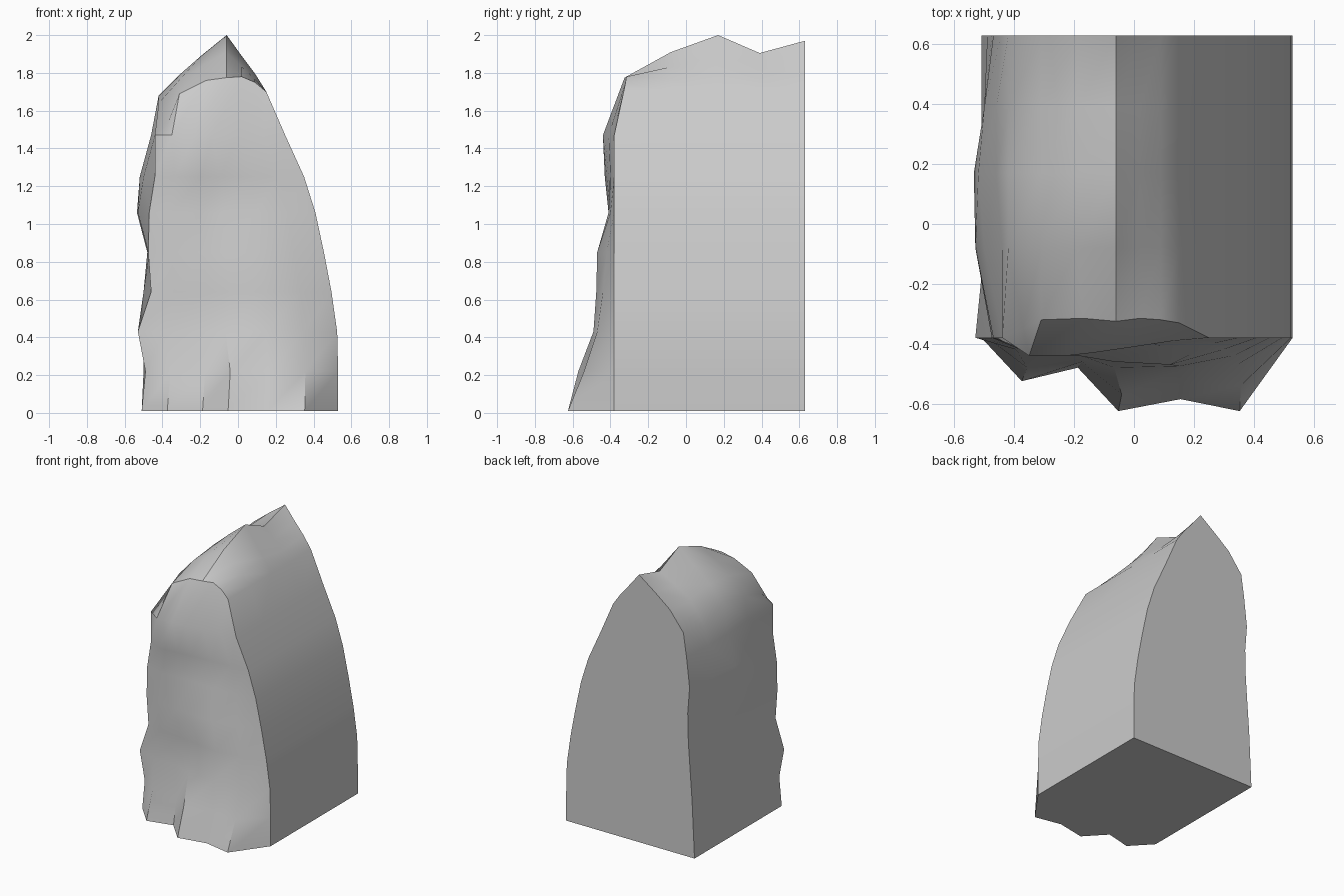
import bpy, bmesh

if "Cube" in bpy.data.objects:
    bpy.data.objects.remove(bpy.data.objects["Cube"])

# Row heights, right-hand outline and the two left-hand corner outlines
Z = [0.01, 0.22, 0.43, 0.64, 0.85, 1.06, 1.25, 1.47]
RIGHT = [0.53, 0.53, 0.525, 0.495, 0.455, 0.41, 0.35, 0.25]
LEFT_FRONT = [-0.51, -0.49, -0.53, -0.46, -0.475, -0.47, -0.44, -0.44]
LEFT_BACK = [-0.51, -0.50, -0.49, -0.475, -0.46, -0.455, -0.47, -0.445]
YS = [-0.33, -0.08, 0.17, 0.39, 0.63]
FRAC = [0, 0.13, 0.31, 0.44, 0.64, 0.83, 1]
EDGE_Y = -0.38

# Relief of the broken front face (depth of the five inner columns)
FRONT = [
    [-0.525, -0.48, -0.625, -0.585, -0.625],
    [-0.48, -0.46, -0.57, -0.53, -0.54],
    [-0.42, -0.43, -0.48, -0.49, -0.47],
    [-0.42, -0.43, -0.45, -0.475, -0.44],
    [-0.43, -0.44, -0.46, -0.47, -0.42],
    [-0.41, -0.40, -0.40, -0.41, -0.40],
    [-0.43, -0.42, -0.41, -0.40, -0.39],
    [-0.44, -0.44, -0.43, -0.41, -0.39],
]
# Relief of the left face (x of the three inner columns)
LEFT = [
    [-0.51, -0.51, -0.51],
    [-0.49, -0.50, -0.50],
    [-0.50, -0.49, -0.50],
    [-0.50, -0.48, -0.48],
    [-0.47, -0.48, -0.47],
    [-0.53, -0.535, -0.49],
    [-0.50, -0.52, -0.50],
    [-0.44, -0.46, -0.46],
]

# Domed top, one cross-section per depth
top = [[(-0.37, -0.35, 1.54), (-0.31, -0.32, 1.69), (-0.17, -0.315, 1.76),
        (-0.06, -0.325, 1.775), (0.02, -0.315, 1.78), (0.09, -0.32, 1.75),
        (0.15, -0.33, 1.70)]]
for y, ridge, zl in zip(YS[1:], [1.91, 2.0, 1.905, 1.97], [1.64, 1.68, 1.60, 1.64]):
    row = [(-0.42, y, zl)]
    for x, f in zip([-0.31, -0.19, -0.06, 0.02, 0.09, 0.15], [0.3, 0.65, 1, 0.63, 0.32, 0]):
        row.append((x, y, 1.7 + (ridge - 1.7) * f))
    top.append(row)

front, left, right = [], [], []
for i, z in enumerate(Z):
    xl, xr = LEFT_FRONT[i], RIGHT[i]
    ys = [EDGE_Y] + FRONT[i] + [EDGE_Y]
    front.append([(xl + (xr - xl) * f, y, z) for f, y in zip(FRAC, ys)])
    xs = [xl] + LEFT[i] + [LEFT_BACK[i]]
    left.append([(x, y, z) for x, y in zip(xs, [EDGE_Y] + YS[1:])])
    right.append([(xr, y, z) for y in [EDGE_Y] + YS[1:]])
front.append(top[0])
left.append([r[0] for r in top])
right.append([r[-1] for r in top])

bm = bmesh.new()


def skin(grid):
    vs = [[bm.verts.new(p) for p in row] for row in grid]
    for a, b in zip(vs, vs[1:]):
        for j in range(len(a) - 1):
            bm.faces.new((a[j], a[j + 1], b[j + 1], b[j]))


def cap(points):
    bm.faces.new([bm.verts.new(p) for p in points])


for grid in (front, left, right, top):
    skin(grid)
# Flat back and flat base
cap([r[-1] for r in right] + top[-1][-2:0:-1] + [r[-1] for r in reversed(left)])
cap(front[0] + right[0][1:] + left[0][:0:-1])
bmesh.ops.remove_doubles(bm, verts=bm.verts, dist=0.0005)
bmesh.ops.recalc_face_normals(bm, faces=bm.faces)

mesh = bpy.data.meshes.new("rock_block")
bm.to_mesh(mesh)
bm.free()
rock = bpy.data.objects.new("rock_block", mesh)
bpy.context.collection.objects.link(rock)
bpy.context.view_layer.objects.active = rock
rock.select_set(True)
bpy.ops.object.shade_smooth_by_angle(angle=0.6)
